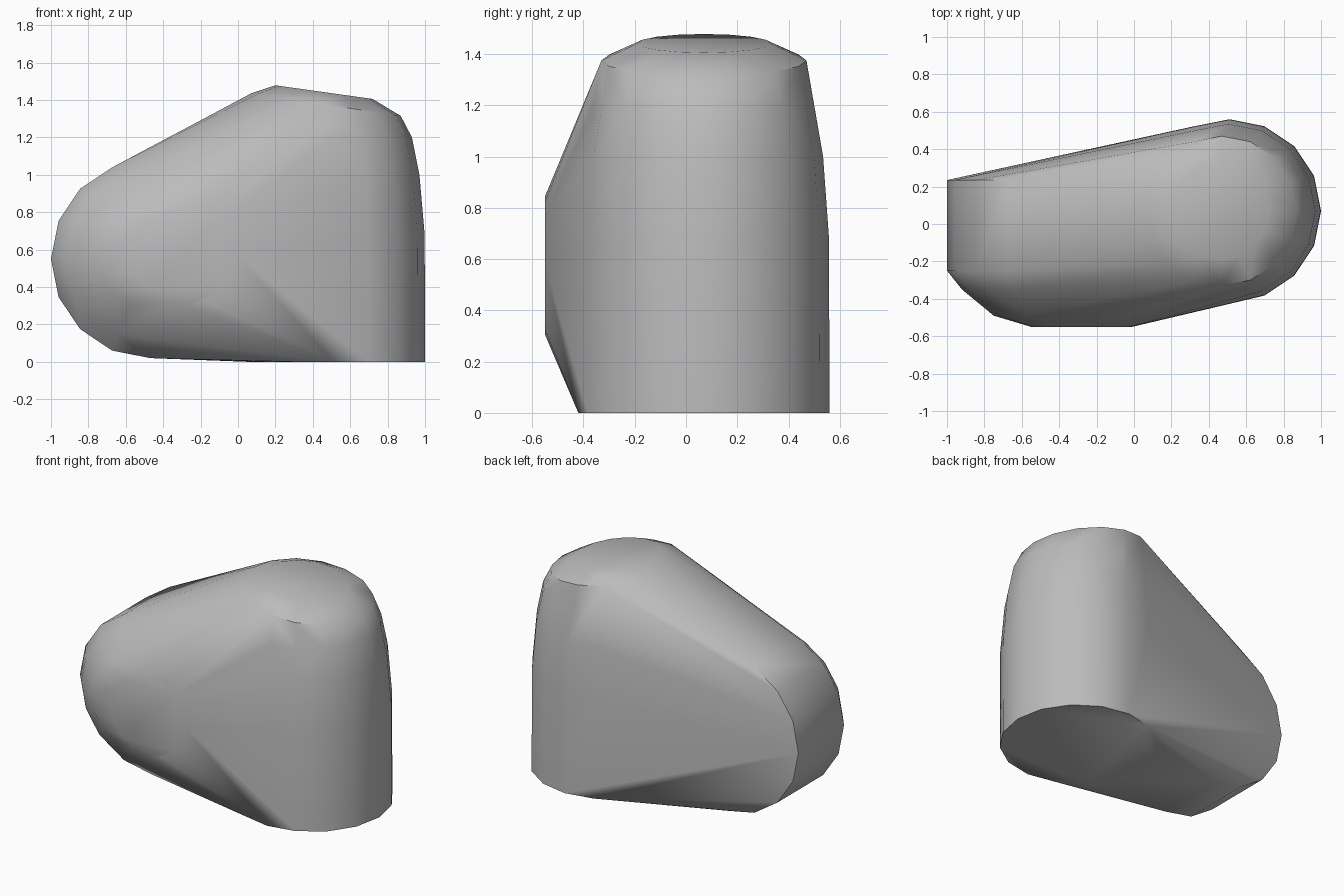
import bpy, bmesh, math

cube = bpy.data.objects.get("Cube")
if cube:
    bpy.data.objects.remove(cube)

grey = bpy.data.materials.new("plain grey")
grey.use_nodes = True
colour = (0.5, 0.5, 0.5, 1)
grey.diffuse_color = colour
grey.node_tree.nodes["Principled BSDF"].inputs["Base Color"].default_value = colour

bm = bmesh.new()


def level_ring(cx, z, radius, tilt=0, sides=16):
    """Ring around the upright column, optionally tipped towards +x."""
    for i in range(sides):
        a = 2 * math.pi * i / sides
        dx, dy = radius * math.cos(a), radius * math.sin(a)
        bm.verts.new((cx + dx, 0.07 + dy, z - tilt * dx))


def upright_ring(cx, cz, y, radius, sides=16):
    """Ring around the front-to-back axis of the rounded side."""
    for i in range(sides):
        a = 2 * math.pi * i / sides
        bm.verts.new((cx + radius * math.cos(a), y, cz + radius * math.sin(a)))


# Upright column with a rounded, tipped cap
for cx, z, radius, tilt in [(0.51, 0, 0.49, 0), (0.51, 0.68, 0.488, 0),
                            (0.505, 1.0, 0.465, 0), (0.5, 1.2, 0.43, 0),
                            (0.47, 1.375, 0.4, 0.15), (0.46, 1.442, 0.26, 0.14)]:
    level_ring(cx, z, radius, tilt)

# Rounded drum on the right, flat behind and domed in front
for cx, cz, y, radius in [(-0.47, 0.55, 0.235, 0.53), (-0.47, 0.55, -0.25, 0.53),
                          (-0.47, 0.56, -0.35, 0.45), (-0.46, 0.575, -0.49, 0.29),
                          (-0.28, 0.575, -0.55, 0.27)]:
    upright_ring(cx, cz, y, radius)

# Skin stretched over both volumes
hull = bmesh.ops.convex_hull(bm, input=bm.verts[:])
unused = {v for v in hull["geom_interior"] + hull["geom_unused"]
          if isinstance(v, bmesh.types.BMVert)}
bmesh.ops.delete(bm, geom=list(unused), context="VERTS")
bmesh.ops.dissolve_limit(bm, angle_limit=math.radians(1),
                         verts=bm.verts[:], edges=bm.edges[:])
bmesh.ops.recalc_face_normals(bm, faces=bm.faces[:])

mesh = bpy.data.meshes.new("rounded_body")
bm.to_mesh(mesh)
bm.free()
mesh.materials.append(grey)
body = bpy.data.objects.new("rounded_body", mesh)
bpy.context.collection.objects.link(body)
bpy.context.view_layer.objects.active = body
body.select_set(True)
bpy.ops.object.shade_smooth_by_angle(angle=math.radians(40))
